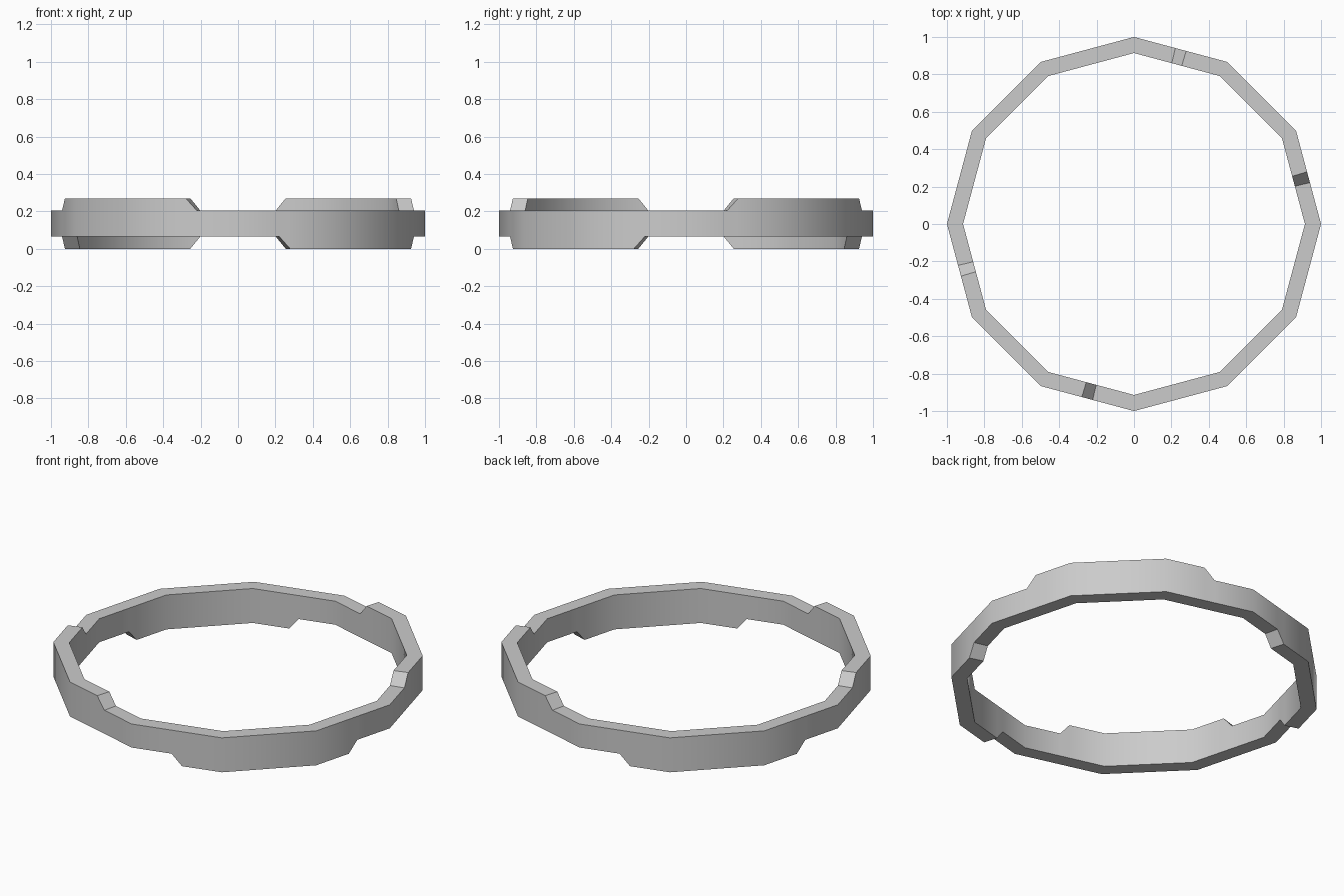
import bpy
import bmesh
import math
from mathutils import Vector

if "Cube" in bpy.data.objects:
    bpy.data.objects.remove(bpy.data.objects["Cube"], do_unlink=True)

SIDES = 12
INNER = 0.914              # inner radius, outer radius is 1
LOW, HIGH = 0.065, 0.205   # plain band
STEP = 0.065               # height of the raised and dropped lugs
RAMP = 0.058               # half ramp length as a share of one side


def corner(k):
    a = 2 * math.pi * k / SIDES
    return Vector((math.cos(a), math.sin(a), 0))


def ring_point(p):
    """Point on the twelve-sided outline at side position p."""
    k = math.floor(p)
    return corner(k).lerp(corner(k + 1), p - k)


# Stations around the ring: corners, plus two at each ramp
stations = []
for k in range(SIDES):
    stations.append(k)
    if k % 3 != 1:
        stations += [k + 0.5 - RAMP, k + 0.5 + RAMP]

# Cross-section at each station, with lugs alternating above and below
bm = bmesh.new()
sections = []
for p in stations:
    phase = p % 6
    top = HIGH + (STEP if 0.5 < phase < 2.5 else 0)
    bottom = LOW - (STEP if 3.5 < phase < 5.5 else 0)
    c = ring_point(p)
    sections.append([bm.verts.new((c.x * r, c.y * r, z)) for r, z in
                     ((1, bottom), (1, top), (INNER, top), (INNER, bottom))])

# Bridge neighbouring sections
for a, b in zip(sections, sections[1:] + sections[:1]):
    for i in range(4):
        j = (i + 1) % 4
        bm.faces.new((a[i], b[i], b[j], a[j]))
bmesh.ops.recalc_face_normals(bm, faces=bm.faces)

mesh = bpy.data.meshes.new("notched_ring")
bm.to_mesh(mesh)
bm.free()
ring = bpy.data.objects.new("notched_ring", mesh)
bpy.context.collection.objects.link(ring)

# Plain grey material
grey = bpy.data.materials.new("light_grey")
grey.use_nodes = True
color = (0.6, 0.6, 0.6, 1)
grey.diffuse_color = color
grey.node_tree.nodes["Principled BSDF"].inputs["Base Color"].default_value = color
mesh.materials.append(grey)

# Smooth walls, crisp rims and ramps
bpy.ops.object.select_all(action="DESELECT")
ring.select_set(True)
bpy.context.view_layer.objects.active = ring
bpy.ops.object.shade_smooth_by_angle(angle=math.radians(36))
